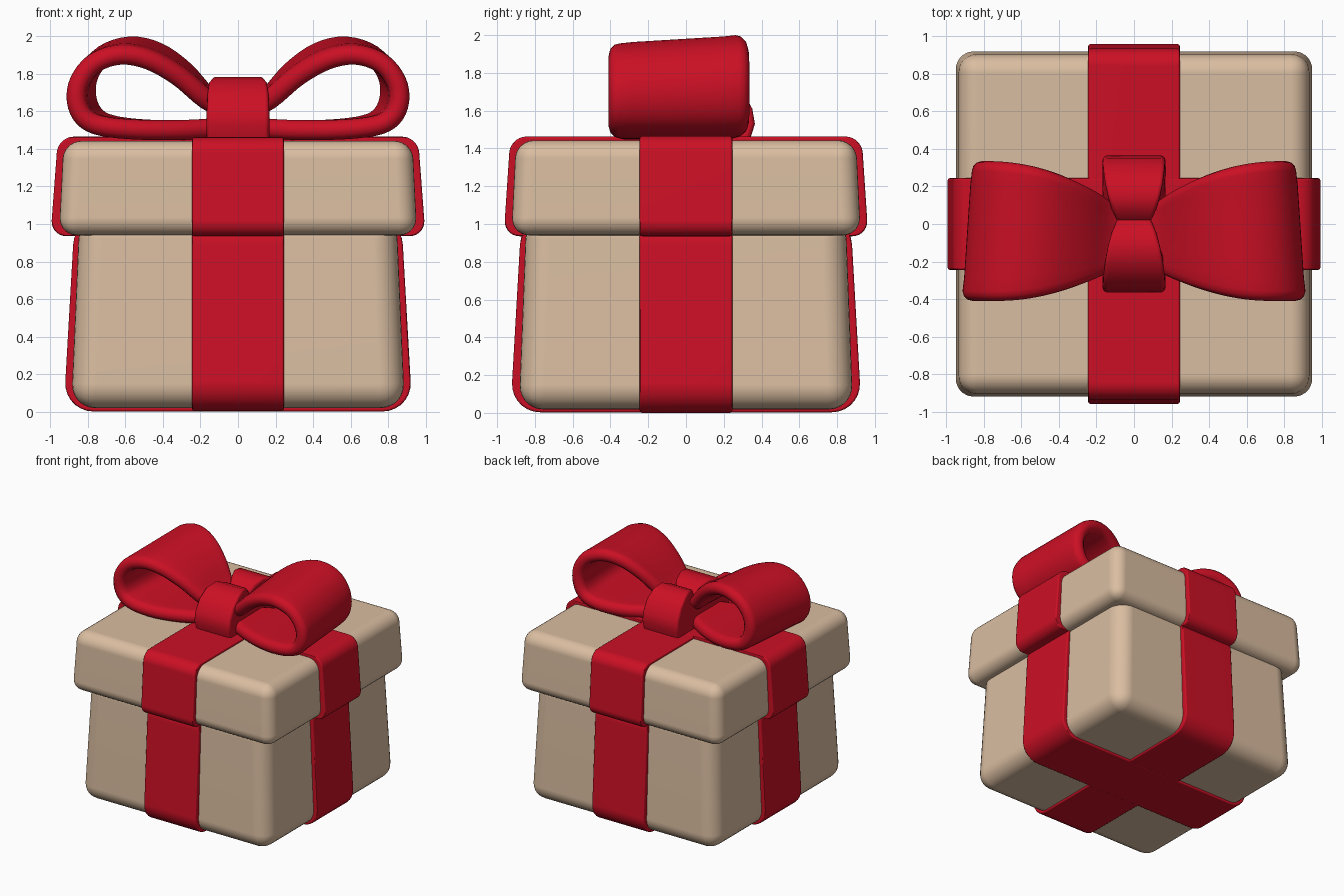
import bpy, bmesh, math
from mathutils import Vector

if "Cube" in bpy.data.objects:
    bpy.data.objects.remove(bpy.data.objects["Cube"])


def material(name, rgb):
    m = bpy.data.materials.new(name)
    m.diffuse_color = (*rgb, 1)
    m.use_nodes = True
    m.node_tree.nodes["Principled BSDF"].inputs["Base Color"].default_value = m.diffuse_color
    return m


BEIGE = material("beige_card", (0.70, 0.51, 0.355))
RED = material("red_ribbon", (0.60, 0.005, 0.018))


def finish(bm, name, mat):
    bmesh.ops.recalc_face_normals(bm, faces=bm.faces)
    me = bpy.data.meshes.new(name)
    bm.to_mesh(me)
    bm.free()
    ob = bpy.data.objects.new(name, me)
    bpy.context.collection.objects.link(ob)
    me.materials.append(mat)
    bpy.ops.object.select_all(action='DESELECT')
    ob.select_set(True)
    bpy.context.view_layer.objects.active = ob
    bpy.ops.object.shade_smooth_by_angle(angle=math.radians(45))
    w = ob.modifiers.new("weighted", 'WEIGHTED_NORMAL')
    w.keep_sharp = True
    return ob


def bevel_edges(bm, edges, width, seg):
    bmesh.ops.bevel(bm, geom=edges, offset=width, offset_type='OFFSET',
                    segments=seg, profile=0.5, affect='EDGES', clamp_overlap=True)


def tapered_box(name, mat, hx, hy, z, radius, along=None):
    """hx, hy, z are (bottom, top); 'along' rounds only edges parallel to that axis."""
    bm = bmesh.new()
    bmesh.ops.create_cube(bm, size=2)
    for v in bm.verts:
        k = 1 if v.co.z > 0 else 0
        v.co = (v.co.x * hx[k], v.co.y * hy[k], z[k])
    edges = bm.edges[:]
    if along is not None:
        edges = [e for e in edges
                 if abs((e.verts[0].co - e.verts[1].co).normalized()[along]) > 0.9]
    bevel_edges(bm, edges, radius, 7)
    if along is not None:
        bm.normal_update()
        sharp = [e for e in bm.edges if e.calc_face_angle(0) > 0.9]
        bevel_edges(bm, sharp, 0.012, 2)
    return finish(bm, name, mat)


# Box and lid
tapered_box("box_body", BEIGE, (0.89, 0.845), (0.885, 0.845), (0.018, 1.05), 0.13)
tapered_box("box_lid", BEIGE, (0.955, 0.93), (0.925, 0.90), (0.94, 1.443), 0.095)

# Ribbon bands wrapped both ways around the body and the lid
W = (0.245, 0.245)
tapered_box("body_band_side_to_side", RED, (0.93, 0.87), W, (0.0, 1.05), 0.16, 1)
tapered_box("body_band_front_to_back", RED, W, (0.93, 0.87), (0.003, 1.05), 0.16, 0)
tapered_box("lid_band_side_to_side", RED, (1.0, 0.96), W, (0.935, 1.466), 0.085, 1)
tapered_box("lid_band_front_to_back", RED, W, (0.965, 0.93), (0.935, 1.463), 0.085, 0)


def spline(pts, n):
    out = []
    p = [pts[0]] + pts + [pts[-1]]
    for i in range(1, len(p) - 2):
        a, b, c, d = p[i - 1:i + 3]
        for k in range(n):
            t = k / n
            out.append(0.5 * (2 * b + (c - a) * t + (2 * a - 5 * b + 4 * c - d) * t * t
                              + (3 * b - a - 3 * c + d) * t ** 3))
    return out + [pts[-1]]


def ease(x, a, b):
    t = min(1, max(0, (x - a) / (b - a)))
    return t * (2 - t)


# Bow loops: a thick, round-edged ribbon swept along a teardrop path
PATH = [Vector(p) for p in [(0.03, 1.59), (0.16, 1.665), (0.3, 1.80), (0.45, 1.895),
        (0.6, 1.925), (0.74, 1.88), (0.82, 1.78), (0.835, 1.67), (0.795, 1.575),
        (0.7, 1.525), (0.5, 1.503), (0.25, 1.503), (0.03, 1.52)]]
HALF = 0.053


def bow_loop(name, side):
    path = spline(PATH, 4)
    # pill cross-section: (across width -1..1, end offset, thickness)
    sec = []
    for s in (1, -1):
        sec += [(s * v / 3, 0, s) for v in range(-2, 3)]
        sec += [(s, s * (math.cos(a) - 1), s * math.sin(a))
                for a in [math.pi / 2 - math.pi * k / 6 for k in range(7)]]
    bm = bmesh.new()
    rings = []
    for i, p in enumerate(path):
        t = (path[min(i + 1, len(path) - 1)] - path[max(i - 1, 0)]).normalized()
        nrm = Vector((-t.y, t.x))
        back = 0.11 + 0.225 * ease(p.x, 0.12, 0.80)
        front = -0.25 - 0.16 * ease(p.x, 0.12, 0.70)
        grow = ease(p.x, 0.1, 0.6)
        ring = []
        for v, off, th in sec:
            y = (front + back) / 2 + v * (back - front) / 2 + off * HALF
            x = p.x - 0.025 * v * grow + nrm.x * th * HALF
            z = p.y + 0.022 * v * grow * ease(p.y, 1.5, 1.9) + nrm.y * th * HALF
            ring.append(bm.verts.new((side * x, y, z)))
        rings.append(ring)
    n = len(sec)
    for a, b in zip(rings, rings[1:]):
        for j in range(n):
            bm.faces.new((a[j], a[(j + 1) % n], b[(j + 1) % n], b[j]))
    bm.faces.new(rings[0])
    bm.faces.new(rings[-1])
    return finish(bm, name, RED)


bow_loop("bow_loop_right", 1)
bow_loop("bow_loop_left", -1)

# Knot: two humps meeting at a pinched waist
half = [(0.0, 1.70), (0.05, 1.755), (0.13, 1.785), (0.22, 1.765), (0.30, 1.70),
        (0.35, 1.61), (0.365, 1.53), (0.335, 1.44)]
profile = [(-y, z) for y, z in reversed(half[1:])] + half
bm = bmesh.new()
sides = []
for s in (1, -1):
    sides.append([bm.verts.new((s * (0.10 + 0.068 * ease(abs(y), 0, 0.33)), y + 0.02 * (1 - abs(y) / 0.365), z))
                  for y, z in profile])
m = len(profile)
for j in range(m):
    bm.faces.new((sides[0][j], sides[0][(j + 1) % m], sides[1][(j + 1) % m], sides[1][j]))
for ring in sides:
    bm.faces.new(ring)
bmesh.ops.recalc_face_normals(bm, faces=bm.faces)
rim = [e for e in bm.edges if e.calc_face_angle(0) > 1.0
       and abs(e.verts[0].co.x - e.verts[1].co.x) < 0.15]
bevel_edges(bm, rim, 0.025, 3)
finish(bm, "bow_knot", RED)
